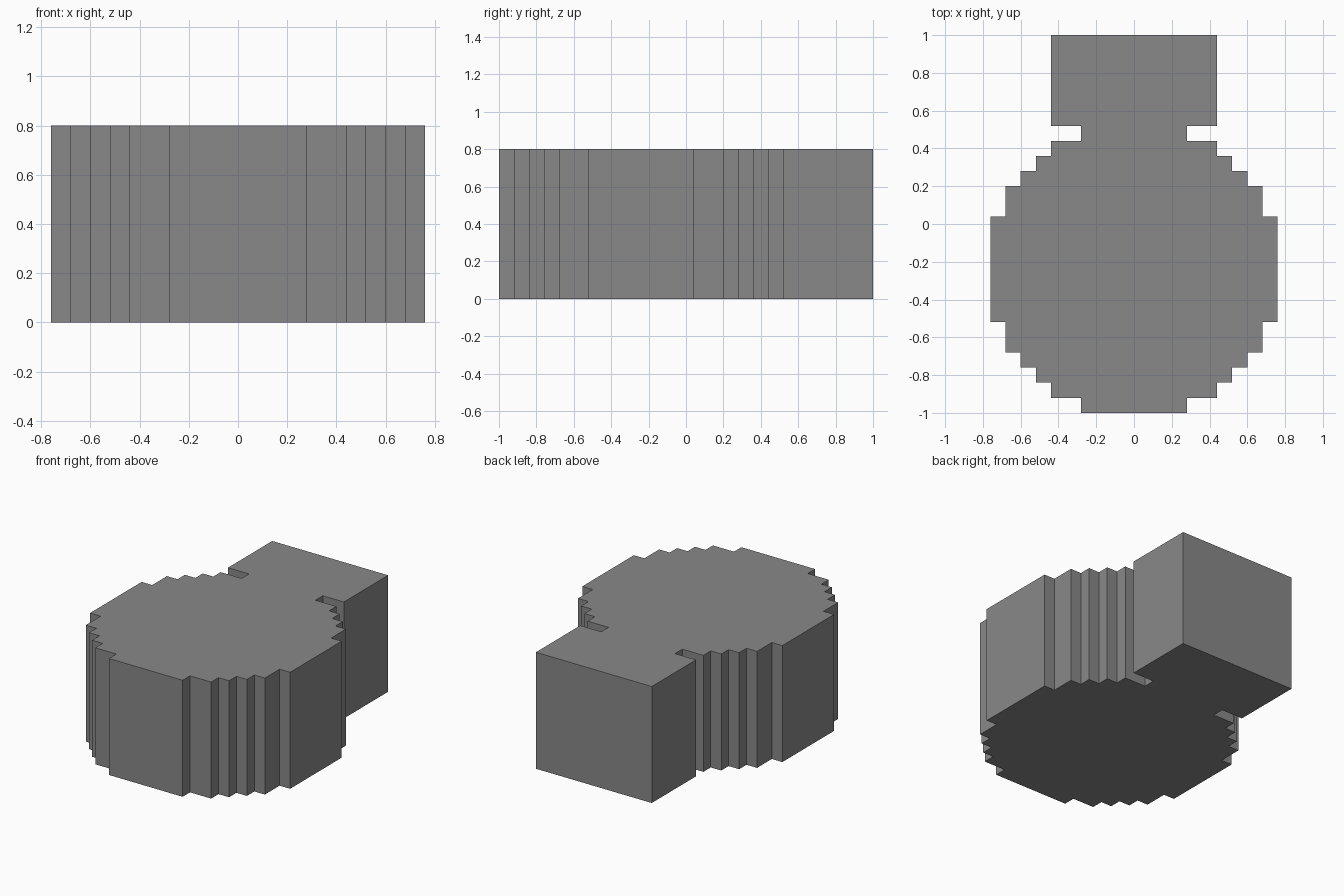
import bpy
import bmesh

cube = bpy.data.objects.get("Cube")
if cube:
    bpy.data.objects.remove(cube, do_unlink=True)

HEIGHT = 0.8

# One flat grey for the whole block
grey = bpy.data.materials.new("mid_grey")
grey.use_nodes = True
colour = (0.25, 0.25, 0.25, 1)
grey.diffuse_color = colour
grey.node_tree.nodes["Principled BSDF"].inputs["Base Color"].default_value = colour

# Stepped outline: (half width, y where that step ends), front to back
steps = [(0.28, -0.92), (0.44, -0.84), (0.52, -0.76), (0.60, -0.68),
         (0.68, -0.52), (0.76, 0.04), (0.68, 0.20), (0.60, 0.28),
         (0.52, 0.36), (0.44, 0.44), (0.28, 0.52), (0.44, 1.0)]
right_side = []
start = -1.0
for half_width, end in steps:
    right_side += [(half_width, start), (half_width, end)]
    start = end
outline = right_side + [(-x, y) for x, y in reversed(right_side)]

# Round body, narrow neck and square cap as one extruded slab
bm = bmesh.new()
base = bm.faces.new([bm.verts.new((x, y, 0)) for x, y in outline])
top = bmesh.ops.extrude_face_region(bm, geom=[base], use_keep_orig=True)["geom"]
bmesh.ops.translate(bm, vec=(0, 0, HEIGHT),
                    verts=[g for g in top if isinstance(g, bmesh.types.BMVert)])
bmesh.ops.recalc_face_normals(bm, faces=bm.faces)

mesh = bpy.data.meshes.new("stepped_flask_block")
bm.to_mesh(mesh)
bm.free()
mesh.materials.append(grey)
block = bpy.data.objects.new("stepped_flask_block", mesh)
bpy.context.collection.objects.link(block)
